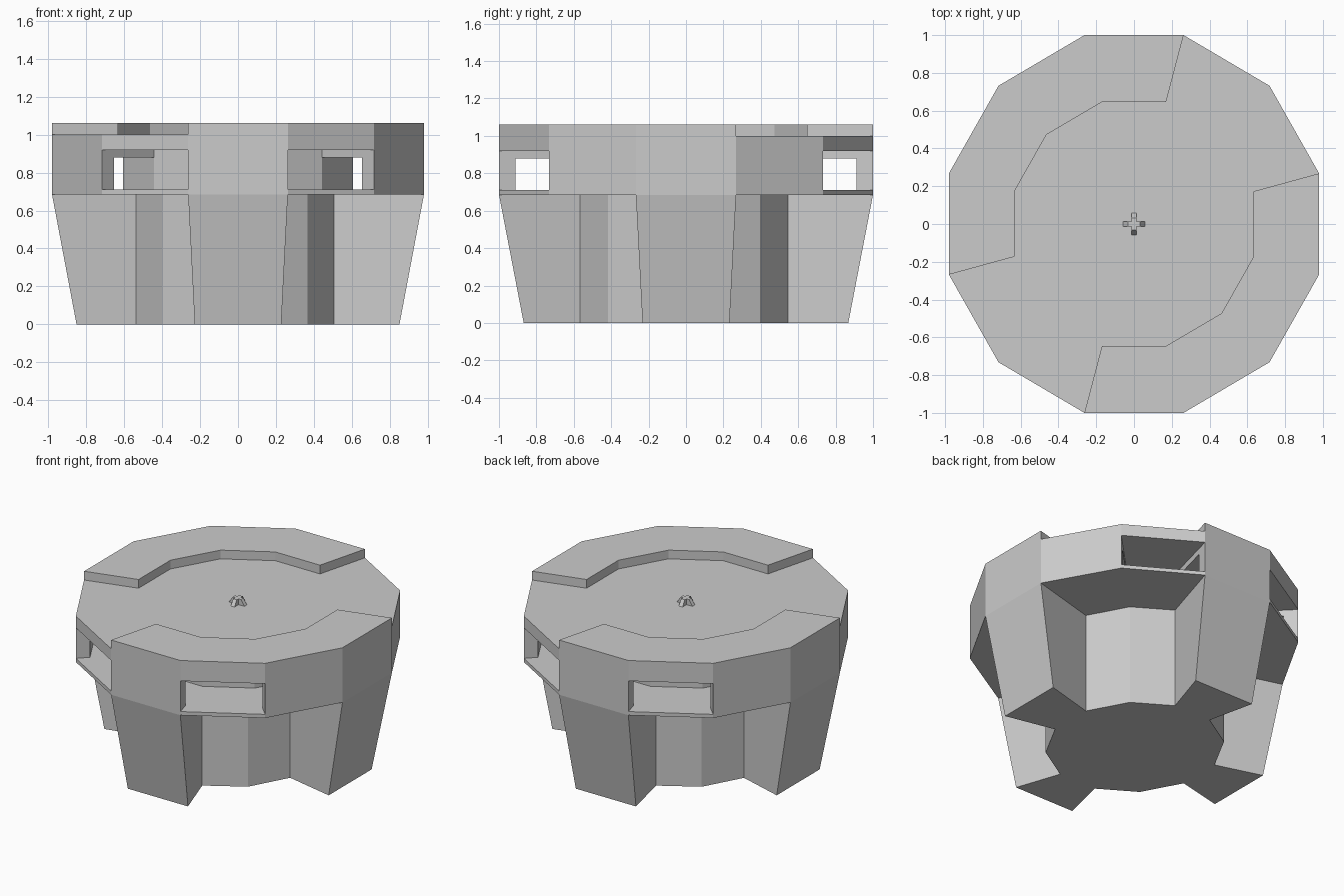
import bpy
from math import radians, sin, cos

if "Cube" in bpy.data.objects:
    bpy.data.objects.remove(bpy.data.objects["Cube"])

RX, RY = 1.0146, 1.035      # corner radii of the twelve-sided plan


def pt(deg, k, z):
    a = radians(deg)
    return (RX * k * cos(a), RY * k * sin(a), z)


def add(name, verts, faces):
    me = bpy.data.meshes.new(name)
    me.from_pydata(verts, [], faces)
    me.update()
    ob = bpy.data.objects.new(name, me)
    bpy.context.collection.objects.link(ob)
    return ob


def loft(name, low, high):
    # closed solid between two matching outlines
    n = len(low)
    faces = [(i, (i + 1) % n, n + (i + 1) % n, n + i) for i in range(n)]
    faces += [tuple(reversed(range(n))), tuple(range(n, 2 * n))]
    return add(name, low + high, faces)


def disc(name, k, z0, z1):
    angs = range(15, 375, 30)
    return loft(name, [pt(a, k, z0) for a in angs], [pt(a, k, z1) for a in angs])


def arc(name, a0, a1, k0, k1, z0, z1):
    # faceted ring segment with radial end caps
    verts, faces = [], []
    angs = range(a0, a1 + 1, 30)
    for a in angs:
        verts += [pt(a, k0, z0), pt(a, k1, z0), pt(a, k1, z1), pt(a, k0, z1)]
    for i in range(len(angs) - 1):
        for j in range(4):
            b, c = 4 * i + j, 4 * i + (j + 1) % 4
            faces.append((b, b + 4, c + 4, c))
    m = len(verts)
    faces += [(0, 1, 2, 3), (m - 1, m - 2, m - 3, m - 4)]
    return add(name, verts, faces)


# lower body: upright core with four tapering buttress legs
def base_outline(z, k):
    out = []
    for leg in range(0, 360, 90):
        for a, outer in ((-45, 0), (-15, 0), (-15, 1), (15, 1), (15, 0)):
            if outer:
                out.append(pt(leg + a, k, z))
            else:
                r = radians(leg + a)
                out.append((0.54 * cos(r) - 0.015, 0.575 * sin(r) - 0.01, z))
    return out


loft("base_with_legs", base_outline(0, 0.868), base_outline(0.685, 1.0))

# gallery floor, inner drum and roof
WALL, DRUM = 0.912, 0.618
disc("gallery_floor", WALL, 0.685, 0.71)
disc("inner_drum", DRUM, 0.71, 0.92)
disc("roof_deck", WALL, 0.92, 1.0)

# solid outer walls, with the lower ceiling behind them
for a0, a1, side in ((-45, 45, "right"), (75, 105, "back"),
                     (135, 225, "left"), (255, 285, "front")):
    arc(side + "_wall", a0, a1, WALL, 1.0, 0.685, 1.0)
    arc(side + "_ceiling", a0, a1, DRUM, WALL, 0.88, 0.92)

# sill and lintel of the four window slots
for a in (45, 105, 225, 285):
    arc("window_sill", a, a + 30, WALL, 1.0, 0.685, 0.71)
    arc("window_lintel", a, a + 30, WALL, 1.0, 0.92, 1.0)

# two raised half rings on the roof
arc("raised_rim_back", 75, 195, 0.646, 1.0, 1.0, 1.06)
arc("raised_rim_front", -105, 15, 0.646, 1.0, 1.0, 1.06)

# small crossed knob in the middle of the roof
prof = [(-0.058, 1.0), (0.058, 1.0), (0.032, 1.04), (-0.032, 1.04)]
w = 0.014
loft("knob_bar_x", [(u, w, z) for u, z in prof], [(u, -w, z) for u, z in prof])
loft("knob_bar_y", [(-w, u, z) for u, z in prof], [(w, u, z) for u, z in prof])

# make every face point outward
import bmesh
for ob in bpy.context.collection.objects:
    bm = bmesh.new()
    bm.from_mesh(ob.data)
    bmesh.ops.recalc_face_normals(bm, faces=bm.faces)
    bm.to_mesh(ob.data)
    bm.free()
